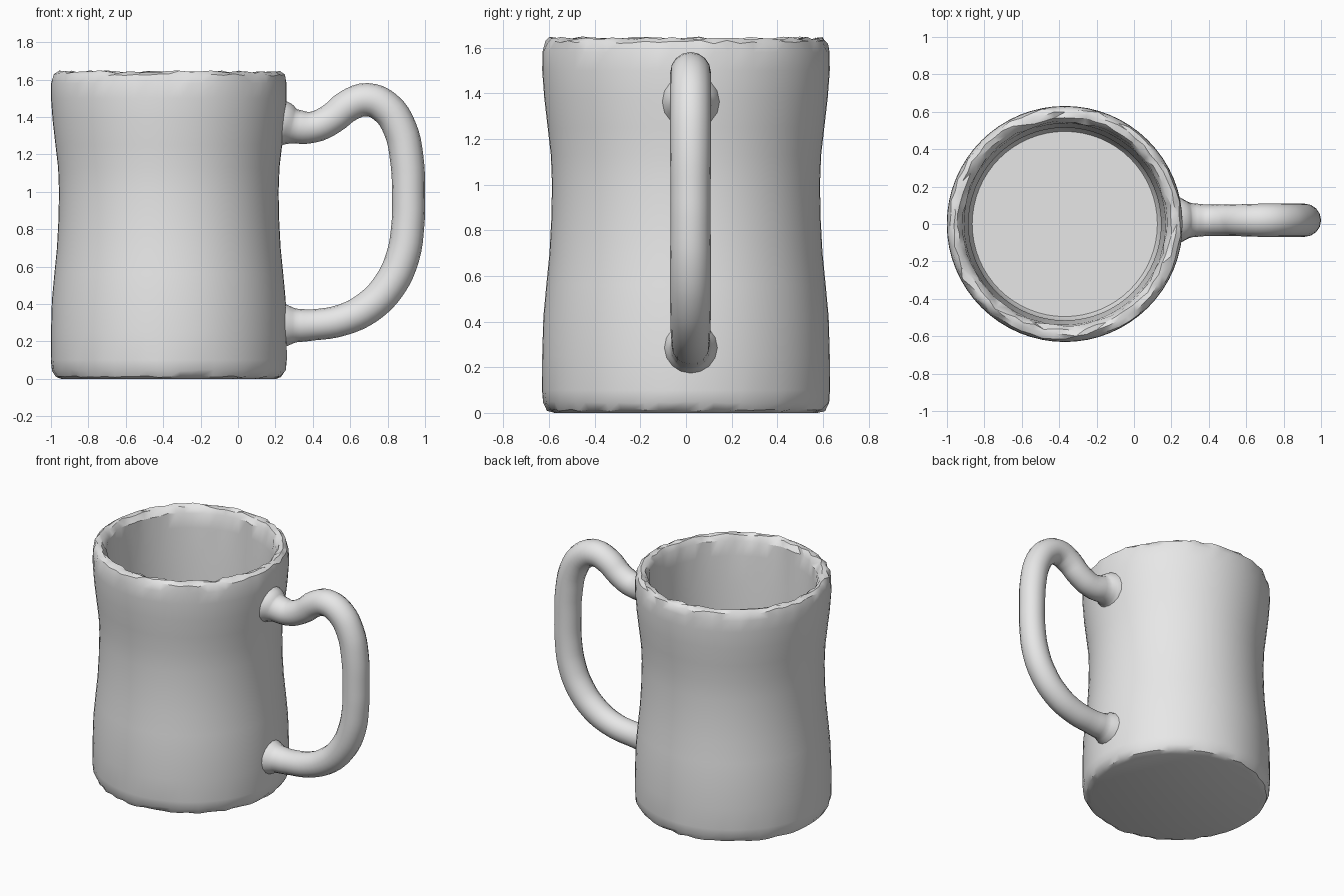
import bpy, bmesh, math, random

random.seed(4)
cube = bpy.data.objects.get("Cube")
if cube:
    bpy.data.objects.remove(cube, do_unlink=True)

# Plain grey clay
clay = bpy.data.materials.new("grey_clay")
clay.use_nodes = True
clay.diffuse_color = (0.8, 0.8, 0.8, 1)
clay.node_tree.nodes["Principled BSDF"].inputs["Base Color"].default_value = (0.8, 0.8, 0.8, 1)

CX, SIDES = -0.37, 64


def select_only(obj):
    bpy.ops.object.select_all(action='DESELECT')
    obj.select_set(True)
    bpy.context.view_layer.objects.active = obj


# Mug wall profile: radius, height, roughness; outside upwards, then inside downwards
profile = [
    (0.575, 0.0, 0), (0.605, 0.012, .005), (0.625, 0.045, .004), (0.631, 0.10, 0),
    (0.63, 0.25, 0), (0.625, 0.42, 0), (0.612, 0.56, 0), (0.598, 0.70, 0),
    (0.59, 0.85, 0), (0.587, 1.0, 0), (0.592, 1.13, 0), (0.606, 1.25, 0),
    (0.621, 1.38, 0), (0.63, 1.50, 0), (0.629, 1.58, 0), (0.618, 1.625, .008),
    (0.595, 1.641, .008), (0.568, 1.636, .009), (0.545, 1.60, .007),
    (0.538, 1.50, 0), (0.528, 1.30, 0), (0.515, 1.0, 0), (0.515, 0.6, 0),
    (0.522, 0.3, 0), (0.515, 0.16, 0), (0.495, 0.12, 0),
]
bm = bmesh.new()
rings = []
for r, z, rough in profile:
    ring = []
    for i in range(SIDES):
        a = 2 * math.pi * i / SIDES
        rr = r + random.uniform(-rough, rough)
        zz = z + random.uniform(-rough, rough)
        ring.append(bm.verts.new((CX + rr * math.cos(a), rr * math.sin(a), zz)))
    rings.append(ring)
for low, high in zip(rings, rings[1:]):
    for i in range(SIDES):
        j = (i + 1) % SIDES
        bm.faces.new((low[i], low[j], high[j], high[i]))
bm.faces.new(rings[0][::-1])    # underside
bm.faces.new(rings[-1])         # inner floor
# Split the chipped lip into triangles
lip = [f for f in bm.faces if len(f.verts) == 4 and f.calc_center_median().z > 1.6]
bmesh.ops.triangulate(bm, faces=lip)
bmesh.ops.recalc_face_normals(bm, faces=bm.faces)
mesh = bpy.data.meshes.new("mug_body")
bm.to_mesh(mesh)
bm.free()
body = bpy.data.objects.new("mug_body", mesh)
bpy.context.collection.objects.link(body)
mesh.materials.append(clay)
select_only(body)
bpy.ops.object.shade_smooth_by_angle(angle=math.radians(32))

# Handle centre line: x, z, radius, with flared ends buried in the wall
path = [
    (0.195, 1.365, .14), (0.245, 1.362, .122), (0.30, 1.35, .092), (0.40, 1.345, .083),
    (0.50, 1.39, .083), (0.59, 1.46, .086), (0.69, 1.492, .089), (0.79, 1.45, .09),
    (0.865, 1.34, .09), (0.902, 1.18, .09), (0.912, 0.98, .088), (0.908, 0.82, .088),
    (0.88, 0.65, .09), (0.81, 0.50, .09), (0.70, 0.385, .088), (0.56, 0.315, .084),
    (0.40, 0.288, .083), (0.31, 0.285, .09), (0.25, 0.285, .115), (0.20, 0.285, .135),
]
curve = bpy.data.curves.new("handle", 'CURVE')
curve.dimensions = '3D'
curve.bevel_depth = 1.0
curve.bevel_resolution = 6
curve.resolution_u = 4
curve.use_fill_caps = True
spline = curve.splines.new('BEZIER')
spline.bezier_points.add(len(path) - 1)
for p, (x, z, r) in zip(spline.bezier_points, path):
    p.co = (x, 0.02, z)
    p.radius = r
    p.handle_left_type = p.handle_right_type = 'AUTO'
handle = bpy.data.objects.new("handle", curve)
bpy.context.collection.objects.link(handle)
curve.materials.append(clay)
select_only(handle)
bpy.ops.object.convert(target='MESH')
handle = bpy.context.view_layer.objects.active
bpy.ops.object.shade_smooth_by_angle(angle=math.radians(40))
